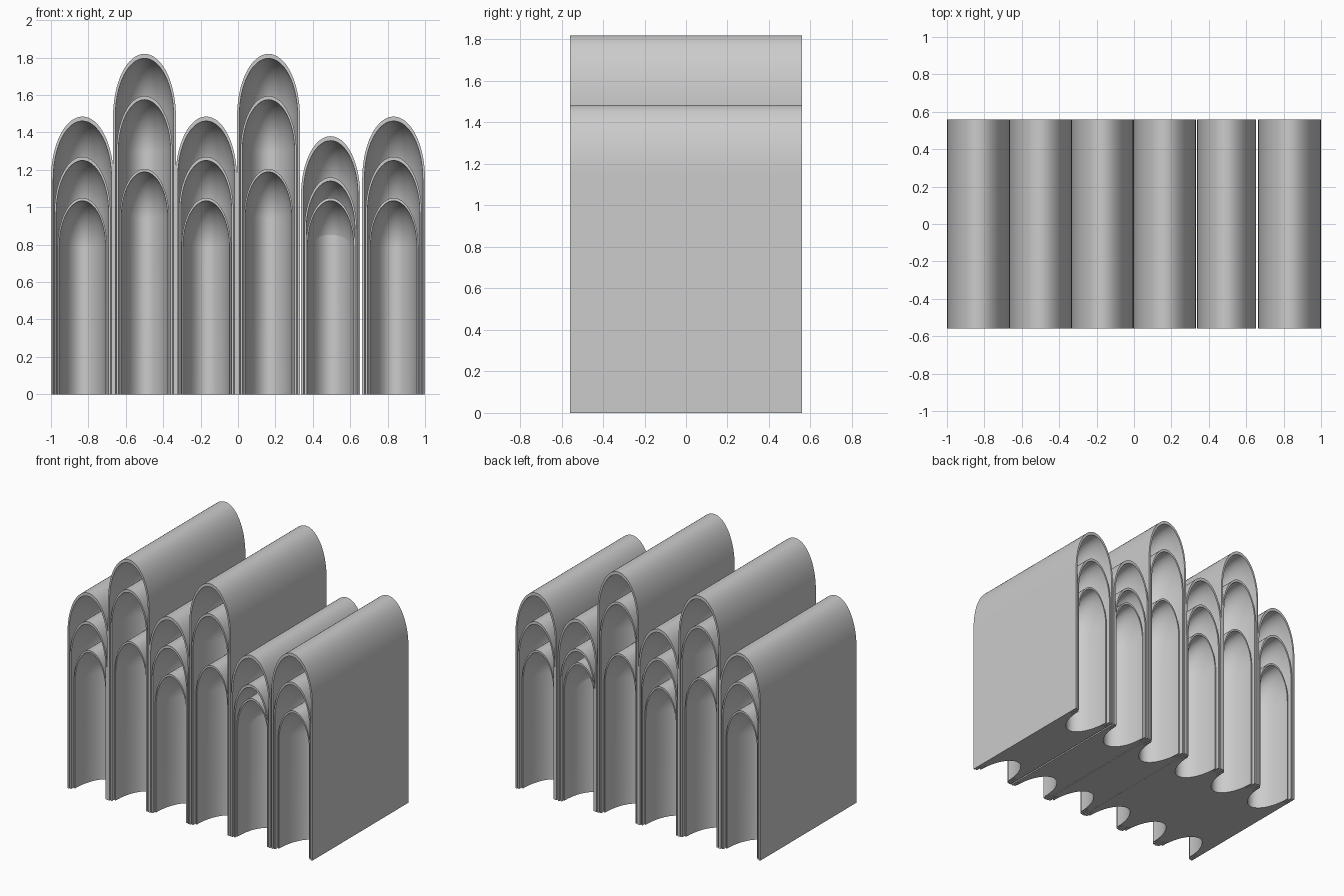
import bpy
import bmesh
from math import sin, cos, pi, radians

cube = bpy.data.objects.get("Cube")
if cube:
    bpy.data.objects.remove(cube)

stone = bpy.data.materials.new("plain grey")
stone.use_nodes = True
GREY = (0.6, 0.6, 0.6, 1)
stone.diffuse_color = GREY
stone.node_tree.nodes["Principled BSDF"].inputs["Base Color"].default_value = GREY

HALF_LENGTH = 0.56
ARCH_STEPS = 32
NICHE_STEPS = 14


def arch_ring(bm, x, y, half, spring, rise):
    """Outline of an elliptical arch, from the right foot over the top to the left foot."""
    points = [(x - half, y, 0)]
    for i in range(ARCH_STEPS + 1):
        a = pi * i / ARCH_STEPS
        points.append((x - half * cos(a), y, spring + rise * sin(a)))
    points.append((x + half, y, 0))
    return [bm.verts.new(p) for p in points]


def vault(name, x, half, top, rim, recess):
    """Barrel vault with a domed niche hollowed into each end."""
    spring = top - 2 * half
    end = HALF_LENGTH - recess
    inner = half - rim
    # Half of the section: niche from its deepest line out to the rim
    stations = []
    for k in range(NICHE_STEPS + 1):
        t = pi / 2 * (1 - k / NICHE_STEPS)
        stations.append((inner * cos(t), 2 * inner * sin(t) - end))
    stations.append((half, -end))
    stations += [(w, -y) for w, y in reversed(stations)]

    bm = bmesh.new()
    rings = [arch_ring(bm, x, y, w, spring, 2 * w) for w, y in stations]
    for a, b in zip(rings, rings[1:]):
        for i in range(len(a) - 1):
            bm.faces.new((a[i], a[i + 1], b[i + 1], b[i]))
    # Flat underside between the two niches
    n = len(rings) // 2
    left = [r[-1] for r in rings]
    right = [r[0] for r in rings]
    for i in range(n):
        j = len(rings) - 1 - i
        if i < n - 1:
            for side in (left, right):
                bm.faces.new((side[i], side[i + 1], side[j - 1], side[j]))
    bm.faces.new((left[0], left[-1], right[-1], right[0]))
    bmesh.ops.remove_doubles(bm, verts=bm.verts, dist=0.00005)
    bmesh.ops.dissolve_degenerate(bm, edges=bm.edges, dist=0.00005)
    bmesh.ops.recalc_face_normals(bm, faces=bm.faces)

    mesh = bpy.data.meshes.new(name)
    bm.to_mesh(mesh)
    bm.free()
    mesh.materials.append(stone)
    obj = bpy.data.objects.new(name, mesh)
    bpy.context.collection.objects.link(obj)
    bpy.ops.object.select_all(action="DESELECT")
    obj.select_set(True)
    bpy.context.view_layer.objects.active = obj
    bpy.ops.object.shade_smooth_by_angle(angle=radians(35))


# Bays from right to left: centre, outer half width, tops of the three nested vaults
bays = [
    (-0.832, 0.168, (1.485, 1.27, 1.05)),
    (-0.5, 0.168, (1.82, 1.595, 1.205)),
    (-0.17, 0.164, (1.485, 1.27, 1.05)),
    (0.163, 0.168, (1.82, 1.595, 1.205)),
    (0.495, 0.158, (1.38, 1.16, 1.05)),
    (0.832, 0.168, (1.485, 1.27, 1.05)),
]
for number, (x, half, tops) in enumerate(bays, 1):
    vault(f"outer_vault_{number}", x, half, tops[0], 0.012, 0)
    vault(f"middle_vault_{number}", x, half - 0.018, tops[1], 0.01, 0.004)
    vault(f"inner_vault_{number}", x, 0.132, tops[2], 0.008, 0.025)
